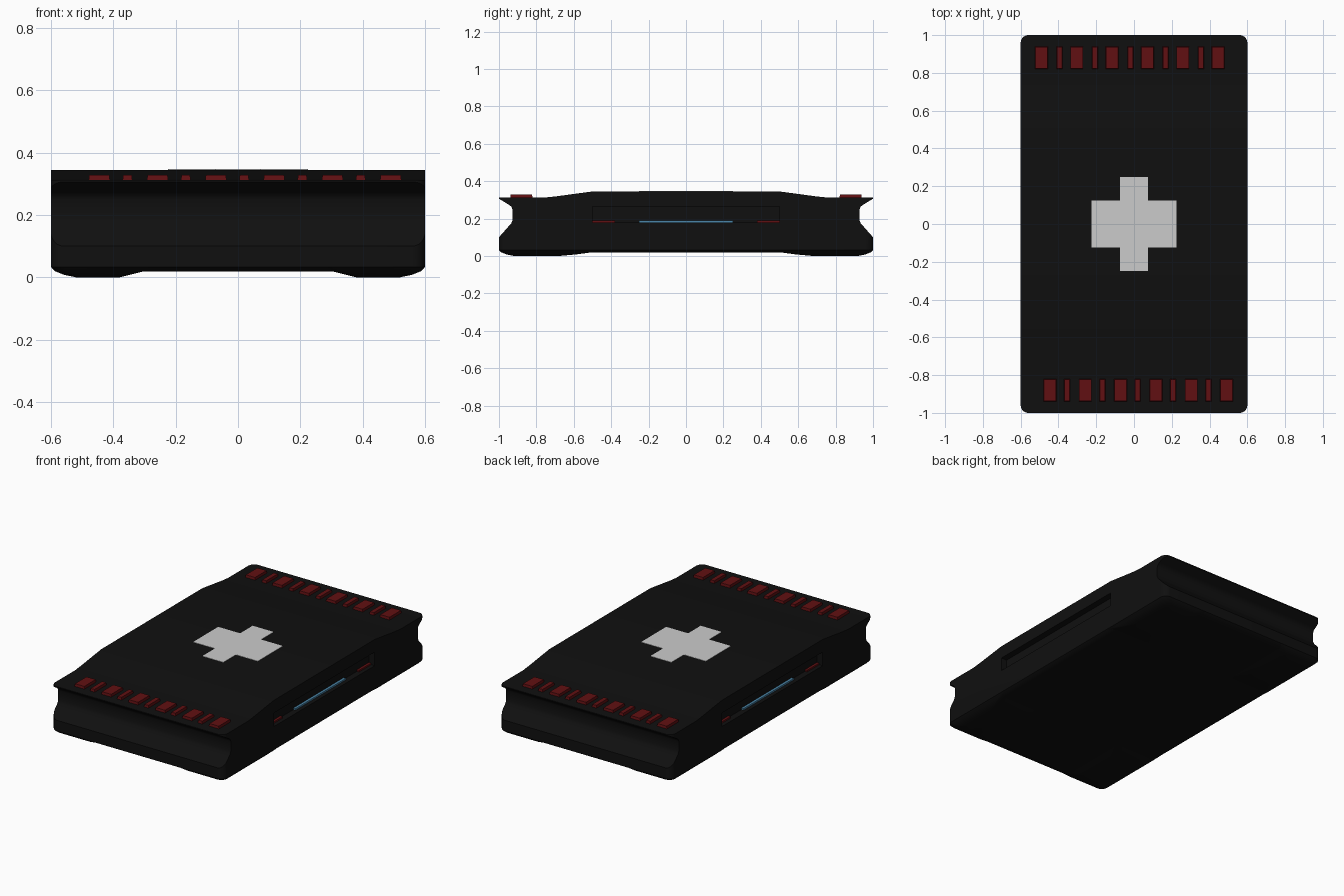
import bpy, bmesh, math

if "Cube" in bpy.data.objects:
    bpy.data.objects.remove(bpy.data.objects["Cube"])


def material(name, rgb):
    m = bpy.data.materials.new(name)
    m.diffuse_color = (*rgb, 1)
    m.use_nodes = True
    m.node_tree.nodes["Principled BSDF"].inputs["Base Color"].default_value = m.diffuse_color
    return m


BLACK = material("black_shell", (0.005, 0.005, 0.005))
RED = material("red_light", (0.12, 0.005, 0.006))
BLUE = material("blue_light", (0.07, 0.24, 0.40))


def finish(name, bm, mat=None):
    bmesh.ops.recalc_face_normals(bm, faces=bm.faces[:])
    me = bpy.data.meshes.new(name)
    bm.to_mesh(me)
    bm.free()
    ob = bpy.data.objects.new(name, me)
    bpy.context.collection.objects.link(ob)
    if mat:
        me.materials.append(mat)
    return ob


def loft(name, rings, mat=None):
    """Close a stack of equally sized point rings into a solid."""
    bm = bmesh.new()
    vs = [[bm.verts.new(p) for p in ring] for ring in rings]
    n = len(vs[0])
    for a, b in zip(vs, vs[1:]):
        for i in range(n):
            j = (i + 1) % n
            bm.faces.new((a[i], a[j], b[j], b[i]))
    bm.faces.new(vs[0][::-1])
    bm.faces.new(vs[-1])
    return finish(name, bm, mat)


def round_rect(x0, x1, y0, y1, z, r=0.04, seg=6):
    pts = []
    for k, (cx, cy) in enumerate([(x1 - r, y1 - r), (x0 + r, y1 - r),
                                  (x0 + r, y0 + r), (x1 - r, y0 + r)]):
        for i in range(seg + 1):
            a = math.pi / 2 * (k + i / seg)
            pts.append((cx + r * math.cos(a), cy + r * math.sin(a), z))
    return pts


def box(name, x0, x1, y0, y1, z0, z1, mat=None, taper=0.0):
    def rect(z, t):
        return [(x0 + t, y0 + t, z), (x1 - t, y0 + t, z),
                (x1 - t, y1 - t, z), (x0 + t, y1 - t, z)]
    return loft(name, [rect(z0, 0), rect(z1, taper)], mat)


def activate(ob):
    bpy.ops.object.select_all(action='DESELECT')
    ob.select_set(True)
    bpy.context.view_layer.objects.active = ob


def boolean(ob, cutter, op):
    m = ob.modifiers.new(op, 'BOOLEAN')
    m.object, m.operation, m.solver = cutter, op, 'EXACT'
    activate(ob)
    bpy.ops.object.modifier_apply(modifier=m.name)
    bpy.data.objects.remove(cutter)


# Main shell: side profile with notched ends, swept across the width
half = [(1.08, -0.1), (1.08, 0.005), (1.0, 0.10), (0.95, 0.157), (0.935, 0.172),
        (0.928, 0.19), (0.928, 0.25), (0.934, 0.264), (0.947, 0.274),
        (1.0, 0.306), (1.1, 0.306), (1.1, 0.312), (0.76, 0.312), (0.70, 0.318),
        (0.56, 0.337), (0.50, 0.345)]
profile = half + [(-y, z) for y, z in reversed(half)]
body = loft("shell", [[(x, y, z) for y, z in profile] for x in (-0.7, 0.7)], BLACK)

# Rounded outline and bottom edge
outline = loft("outline_cutter", [
    round_rect(-0.6 + i, 0.6 - i, -1 + i, 1 - i, z)
    for z, i in ((0.018, 0.04), (0.023, 0.015), (0.033, 0), (0.5, 0))], BLACK)
boolean(body, outline, 'INTERSECT')

# Side slots
for s in (-1, 1):
    x = sorted((s * 0.56, s * 0.7))
    boolean(body, box("slot_cutter", *x, -0.5, 0.5, 0.18, 0.265, BLACK), 'DIFFERENCE')
activate(body)
bpy.ops.object.shade_smooth_by_angle(angle=math.radians(30))

# Four corner feet
for sx in (-1, 1):
    for sy in (-1, 1):
        rings = []
        for z, x0, x1, y0, y1 in ((0.031, 0.26, 0.599, 0.44, 0.999),
                                  (0.020, 0.30, 0.588, 0.50, 0.988),
                                  (0.008, 0.348, 0.558, 0.59, 0.958),
                                  (0.0, 0.38, 0.52, 0.68, 0.92)):
            rings.append([(sx * a, sy * b, c) for a, b, c in round_rect(x0, x1, y0, y1, z)])
        foot = loft("foot", rings, BLACK)
        activate(foot)
        bpy.ops.object.shade_smooth_by_angle(angle=math.radians(30))

# Red blocks along both ends; the front row is the back row turned half round
for s in (-1, 1):
    for i in range(11):
        pair, narrow = divmod(i, 2)
        a = -0.525 + 0.187 * pair + (0.115 if narrow else 0)
        b = a + (0.033 if narrow else 0.07)
        x = sorted((s * a, s * b))
        y = sorted((s * 0.82, s * 0.94))
        box("end_light", *x, *y, 0.305, 0.328, RED, 0.003)

# Light strips lying in the side slots
for s in (-1, 1):
    x = sorted((s * 0.555, s * 0.575))
    box("blue_side_strip", *x, -0.25, 0.25, 0.178, 0.19, BLUE)
    for t in (-1, 1):
        y = sorted((t * 0.38, t * 0.5))
        box("red_side_strip", *x, *y, 0.178, 0.19, RED)

# Grey plus-shaped plate on the top
w, h, a, b = 0.225, 0.25, 0.073, 0.125
plus = [(a, h), (-a, h), (-a, b), (-w, b), (-w, -b), (-a, -b),
        (-a, -h), (a, -h), (a, -b), (w, -b), (w, b), (a, b)]
loft("top_plus_plate", [[(x, y, z) for x, y in plus] for z in (0.335, 0.347)])
